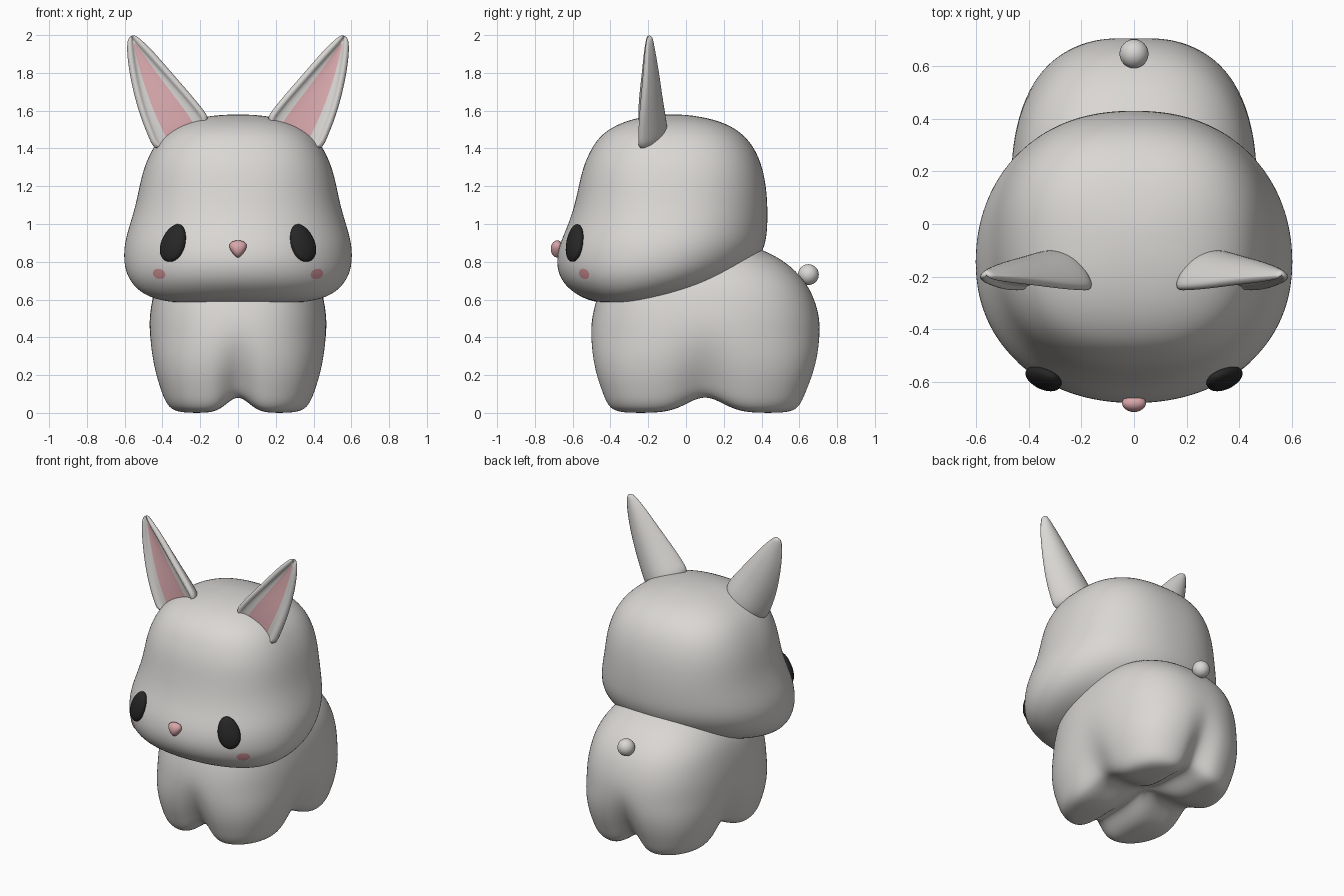
import bpy, bmesh
from math import sin, cos, pi, exp
from mathutils import Vector, Matrix

cube = bpy.data.objects.get("Cube")
if cube:
    bpy.data.objects.remove(cube)


def material(name, color):
    m = bpy.data.materials.new(name)
    m.use_nodes = True
    m.diffuse_color = (*color, 1)
    bsdf = next(n for n in m.node_tree.nodes if n.type == "BSDF_PRINCIPLED")
    bsdf.inputs["Base Color"].default_value = (*color, 1)
    bsdf.inputs["Roughness"].default_value = 0.7
    return m


FUR = material("warm_white_fur", (0.70, 0.68, 0.66))
PINK = material("ear_pink", (0.72, 0.41, 0.43))
NOSE = material("nose_pink", (0.70, 0.38, 0.40))
BLUSH = material("cheek_blush", (0.62, 0.28, 0.30))
BLACK = material("eye_black", (0.02, 0.02, 0.02))


def finish(name, bm, mats, subdivide=0):
    """Turn a bmesh into a smooth object."""
    bmesh.ops.recalc_face_normals(bm, faces=bm.faces)
    for f in bm.faces:
        f.smooth = True
    me = bpy.data.meshes.new(name)
    bm.to_mesh(me)
    bm.free()
    for m in mats:
        me.materials.append(m)
    ob = bpy.data.objects.new(name, me)
    bpy.context.collection.objects.link(ob)
    if subdivide:
        mod = ob.modifiers.new("Subdivision", "SUBSURF")
        mod.levels = mod.render_levels = subdivide
    return ob


def skin(rings, cap_start=True, paint=None):
    """Bridge closed rings of points; paint(row, column) picks the material."""
    bm = bmesh.new()
    vs = [[bm.verts.new(p) for p in ring] for ring in rings]
    n = len(vs[0])
    for i in range(len(vs) - 1):
        for j in range(n):
            k = (j + 1) % n
            f = bm.faces.new((vs[i][j], vs[i][k], vs[i + 1][k], vs[i + 1][j]))
            if paint:
                f.material_index = paint(i, j)
    if cap_start:
        bm.faces.new(vs[0])
    bm.faces.new(vs[-1])
    return bm


def oval(z, half_x, front, back, power, count=48):
    """Horizontal superellipse between a front and a back y."""
    ring = []
    for i in range(count):
        c, s = cos(2 * pi * i / count), sin(2 * pi * i / count)
        r = (abs(c) ** power + abs(s) ** power) ** (-1 / power)
        ring.append(Vector((half_x * r * c,
                            (front + back) / 2 + (back - front) / 2 * r * s, z)))
    return ring


# Head: height, half width, front y, back y
head_rows = [
    (.58, .15, -.37, -.27), (.583, .32, -.45, -.2), (.597, .42, -.52, -.11),
    (.63, .505, -.585, .06), (.68, .56, -.645, .21), (.74, .593, -.677, .31),
    (.81, .606, -.687, .385), (.9, .602, -.668, .425), (1, .572, -.622, .432),
    (1.1, .542, -.59, .432), (1.2, .522, -.568, .424), (1.3, .498, -.546, .405),
    (1.4, .454, -.502, .365), (1.48, .392, -.445, .3), (1.54, .29, -.34, .2),
    (1.57, .17, -.22, .07), (1.58, .06, -.11, -.02)]
head = finish("head", skin([
    oval(z, w, f, b, 2.1 + .4 * min(1, max(0, (z - .8) / .6)))
    for z, w, f, b in head_rows]), [FUR], 2)

# Body: same columns, from the shoulders down to the soles
body_rows = [
    (.915, .08, 0, .2), (.9, .18, -.15, .3), (.86, .28, -.3, .415),
    (.8, .365, -.38, .53), (.7, .43, -.44, .632), (.6, .455, -.475, .682),
    (.5, .47, -.5, .708), (.4, .473, -.511, .716), (.3, .466, -.506, .708),
    (.2, .446, -.486, .682), (.12, .42, -.458, .65), (.06, .398, -.436, .626),
    (.02, .37, -.41, .6), (.005, .335, -.375, .565), (0, .295, -.335, .525)]
rings = [oval(z, w, f, b, 2.5 + max(0, 1 - z / .4)) for z, w, f, b in body_rows]
middle = Vector((0, .1, 0))
for k in (.85, .7, .55, .4, .25, .1):
    rings.append([middle + (p - middle) * k for p in rings[len(body_rows) - 1]])


def part_legs(p):
    """Lift and pinch the lower body along a cross to leave four stubby legs."""
    between_x = exp(-(p.x / .08) ** 2)
    between_y = exp(-((p.y - middle.y) / .13) ** 2)
    low = max(0, 1 - p.z / .45)
    both = between_x * between_y
    lift = .085 * (between_x + between_y - both) + .03 * both
    return Vector((p.x * (1 - .12 * between_y * low),
                   p.y - (p.y - middle.y) * .12 * between_x * low,
                   p.z + lift * low))


finish("body", skin([[part_legs(p) for p in r] for r in rings]), [FUR], 2)

# Ear sections: outer x, z, inner x, z, front y, thickness
ear_rows = [
    (.435, 1.36, .13, 1.53, -.25, .16), (.472, 1.45, .175, 1.6, -.25, .155),
    (.522, 1.57, .25, 1.69, -.245, .13), (.562, 1.72, .36, 1.815, -.23, .095),
    (.585, 1.85, .45, 1.92, -.22, .065), (.591, 1.945, .51, 1.975, -.212, .042),
    (.58, 1.993, .545, 2.003, -.203, .025)]
rim = [(0, .02), (.12, .004), (.45, -.006), (.8, .003), (1, .022)]


def ear(name, side):
    rings = []
    for ox, oz, ix, iz, y, thick in ear_rows:
        a, b = Vector((ox * side, y, oz)), Vector((ix * side, y, iz))
        width = (b - a).length
        edge = min(.048, width * .47)
        depth = min(1, thick / .06)
        front = [(u * edge / width, d * depth) for u, d in rim]
        front += [(1 - s, d) for s, d in reversed(front)]
        dome = [(s, thick * (4 * s * (1 - s)) ** .55) for s in (.95, .8, .6, .4, .2, .05)]
        rings.append([a.lerp(b, s) + Vector((0, d, 0)) for s, d in front + dome])
    floor = len(rim) - 1
    bm = skin(rings, paint=lambda i, j: int(j == floor and i < 5))
    finish(name, bm, [FUR, PINK], 2)


def facing(center, normal, up):
    """Frame whose z follows the normal and whose y follows the up hint."""
    z = Vector(normal).normalized()
    x = Vector(up).cross(z).normalized()
    m = Matrix((x, z.cross(x), z)).transposed().to_4x4()
    return Matrix.Translation(center) @ m


def ball(name, mat, frame, size, taper=0):
    """Ellipsoid in a frame, wider toward its top for a positive taper."""
    bm = bmesh.new()
    bmesh.ops.create_uvsphere(bm, u_segments=32, v_segments=20, radius=1)
    for v in bm.verts:
        x, y, z = v.co
        v.co = frame @ Vector((x * size[0] * (1 + taper * y), y * size[1], z * size[2]))
    return finish(name, bm, [mat])


for label, side in (("left", 1), ("right", -1)):
    ear(label + "_ear", side)
    # Eye, leaning in at the top
    frame = facing((.342 * side, -.588, .9), (.45 * side, -.85, .24), (-.27 * side, 0, 1))
    ball(label + "_eye", BLACK, frame, (.07, .104, .036), -.12)
    # Cheek patch, laid onto the head
    frame = facing((.418 * side, -.54, .735), (.6 * side, -.75, -.15), (0, 0, 1))
    rings = [[frame @ Vector((.042 * k * cos(t * pi / 12), .029 * k * sin(t * pi / 12), 0))
              for t in range(24)] for k in (1, .7, .4, .1)]
    cheek = finish(label + "_cheek", skin(rings, cap_start=False), [BLUSH])
    wrap = cheek.modifiers.new("Lay on head", "SHRINKWRAP")
    wrap.target = head
    wrap.wrap_mode = "ABOVE_SURFACE"
    wrap.offset = .004

# Nose and tail
ball("nose", NOSE, facing((0, -.682, .868), (0, -1, 0), (0, 0, 1)), (.042, .045, .034), .45)
ball("tail", FUR, Matrix.Translation((0, .648, .732)), (.055, .055, .055))
